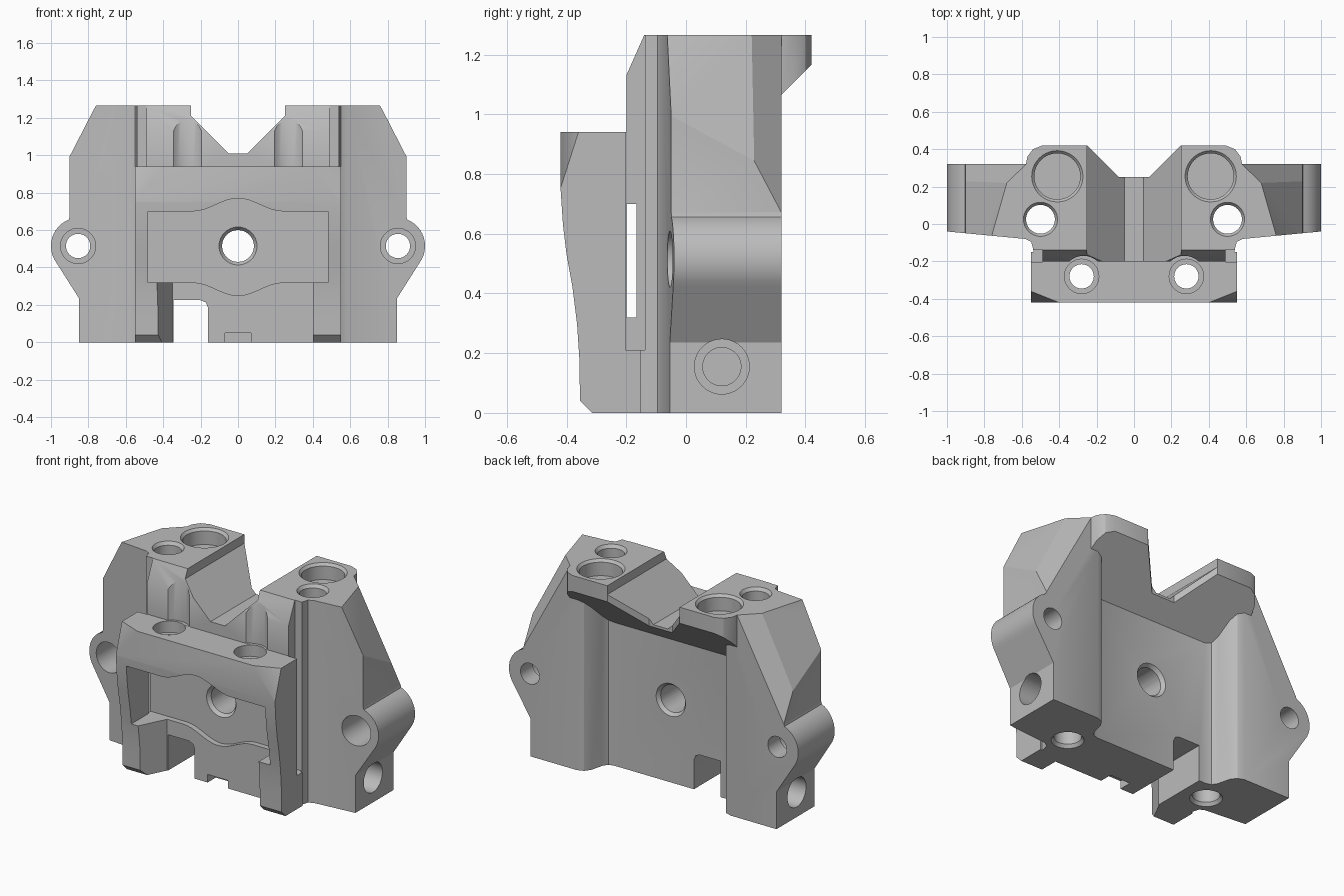
import bpy, bmesh, math
from mathutils import Vector, Matrix

if "Cube" in bpy.data.objects:
    bpy.data.objects.remove(bpy.data.objects["Cube"])

TOP = 1.265
grey = bpy.data.materials.new("machined grey")
grey.use_nodes = True
grey.diffuse_color = (0.5, 0.5, 0.5, 1)
grey.node_tree.nodes["Principled BSDF"].inputs["Base Color"].default_value = grey.diffuse_color


def finish(bm, name):
    bmesh.ops.recalc_face_normals(bm, faces=bm.faces)
    me = bpy.data.meshes.new(name)
    bm.to_mesh(me)
    bm.free()
    me.materials.append(grey)
    ob = bpy.data.objects.new(name, me)
    bpy.context.scene.collection.objects.link(ob)
    return ob


def prism(name, pts, axis, lo, hi):
    """Closed prism of a 2D outline along an axis; pts use the two other axes in order."""
    def place(p, d):
        v = list(p)
        v.insert("xyz".index(axis), d)
        return Vector(v)
    bm = bmesh.new()
    low = [bm.verts.new(place(p, lo)) for p in pts]
    high = [bm.verts.new(place(p, hi)) for p in pts]
    bm.faces.new(low)
    bm.faces.new(high[::-1])
    for i in range(len(pts)):
        bm.faces.new((low[i - 1], high[i - 1], high[i], low[i]))
    return finish(bm, name)


def box(name, x, y, z):
    return prism(name, [(x[0], y[0]), (x[1], y[0]), (x[1], y[1]), (x[0], y[1])], "z", *z)


def rod(name, loc, direction, length, r1, r2=None):
    """Cylinder or cone that starts at loc and runs along direction."""
    d = Vector(direction).normalized()
    bm = bmesh.new()
    bmesh.ops.create_cone(bm, cap_ends=True, segments=40, radius1=r1,
                          radius2=r1 if r2 is None else r2, depth=length)
    turn = Vector((0, 0, 1)).rotation_difference(d).to_matrix().to_4x4()
    bm.transform(Matrix.Translation(Vector(loc) + d * length / 2) @ turn)
    return finish(bm, name)


def beyond(point, normal):
    """Large block filling the space beyond a plane."""
    n = Vector(normal).normalized()
    bm = bmesh.new()
    bmesh.ops.create_cube(bm, size=4)
    turn = n.to_track_quat("Z", "Y").to_matrix().to_4x4()
    bm.transform(Matrix.Translation(Vector(point) + n * 2) @ turn)
    return finish(bm, "plane_cutter")


def measure(me):
    """Volume of a mesh, and whether it is closed."""
    bm = bmesh.new()
    bm.from_mesh(me)
    closed = len(bm.faces) > 0 and all(e.is_manifold for e in bm.edges)
    volume = bm.calc_volume()
    bm.free()
    return volume, closed


def combine(target, tool, op):
    """Boolean that accepts the first solver giving a closed, changed solid."""
    before = measure(target.data)[0]
    mod = target.modifiers.new("bool", "BOOLEAN")
    mod.operation, mod.object = op, tool
    best, best_score = target.data, 0
    for solver in ("MANIFOLD", "EXACT", "FLOAT"):
        mod.solver = solver
        bpy.context.view_layer.update()
        dg = bpy.context.evaluated_depsgraph_get()
        me = bpy.data.meshes.new_from_object(target.evaluated_get(dg))
        volume, closed = measure(me)
        change = volume - before if op == "UNION" else before - volume
        score = (2 if closed else 1) if change > 1e-6 and volume > 1e-4 else 0
        if score > best_score:
            best, best_score = me, score
        if score == 2:
            break
    target.modifiers.clear()
    target.data = best
    bpy.data.objects.remove(tool)


def cut(target, *tools):
    for t in tools:
        combine(target, t, "DIFFERENCE")


def mirrored(half):
    return half + [(-a, b) for a, b in reversed(half)]


# Main body: plan outline with recessed back
body = prism("mount_body", mirrored([
    (0.53, -0.2), (0.54, -0.13), (0.55, -0.095), (0.58, -0.08), (1.02, -0.038), (1.02, 0.32),
    (0.53, 0.32), (0.49, 0.305), (0.465, 0.27), (0.445, 0.19), (0.425, 0.16), (0.39, 0.15)]),
    "z", 0, TOP)

# Overhanging tower heads with a sloped underside
heads = prism("tower_heads", mirrored([
    (0.57, 0.05), (0.578, 0.319), (0.57, 0.36), (0.54, 0.4), (0.49, 0.42), (0.25, 0.42),
    (0.08, 0.25)]), "z", 0.7, TOP)
for v in heads.data.vertices:
    if v.co.z < 1:
        v.co.z = v.co.y + 0.745
combine(body, heads, "UNION")

# Front silhouette with round ears and the V-shaped valley
ear = [(0.855 + 0.145 * math.cos(t), 0.515 + 0.15 * math.sin(t))
       for t in [math.radians(-38 + i * 9) for i in range(13)]]
outline = prism("silhouette", mirrored([(0.85, -0.1), (0.85, 0.235)] + ear + [
    (0.9, 0.672), (0.9, 1.0), (0.76, TOP), (0.76, 1.4), (0.25, 1.4),
    (0.25, 1.21), (0.05, 1.01)]), "y", -1, 1)
combine(body, outline, "INTERSECT")

# Sloped shoulders above the ears, and front top chamfer
for s in (1, -1):
    for point, normal in (((0.76 * s, -0.06, TOP), (0.0742 * s, 0.0212, 0.0392)),
                          ((0.68 * s, 0.22, TOP), (0.0405 * s, 0.0418, 0.022))):
        shoulder = beyond(point, normal)
        cut(shoulder, box("ear_guard", (-9, 9), (-9, 9), (-9, 0.673)),
            box("head_guard", (-9, 9), (0.3205, 9), (-9, 9)))
        cut(body, shoulder)
cut(body, beyond((0, -0.2, 1.13), (0, -0.135, 0.06)))

# Front frame with curved face, two legs and scooped top corners
frame = prism("front_frame", [
    (-0.15, 0), (-0.315, 0), (-0.355, 0.04), (-0.357, 0.18), (-0.365, 0.3), (-0.38, 0.42),
    (-0.4, 0.53), (-0.412, 0.63), (-0.42, 0.75), (-0.42, 0.94), (-0.15, 0.94)],
    "x", -0.55, 0.55)
for s in (1, -1):
    cut(frame, beyond((0.55 * s, -0.36, 0.94), (0.4 * s, -1, 0.32)),
        beyond((0.55 * s, -0.42, 0), (s, -0.08, 0)))
cut(frame, prism("leg_gap", [(-0.55, -0.6), (0.4, -0.6), (0.4, -0.19), (-0.345, -0.19)],
                 "z", -0.1, 0.5))
combine(body, frame, "UNION")


# Wavy window through the frame into the body
def wave(x):
    return 0.035 * (1 + math.cos(math.pi * x / 0.24)) if abs(x) < 0.235 else 0


xs = [-0.48] + [-0.24 + 0.03 * i for i in range(17)] + [0.48]
window = [(x, 0.32 - wave(x)) for x in xs] + [(x, 0.70 + wave(x)) for x in reversed(xs)]
cut(body, prism("window", window, "y", -0.6, -0.165))

# Cross slot, bottom notches and side grooves
notch = [(-0.345, -0.1), (-0.16, -0.1), (-0.16, 0.185), (-0.172, 0.213), (-0.2, 0.225),
         (-0.345, 0.225)]
cut(body, box("cross_slot", (-0.7, 0.7), (-0.2, -0.166), (0.32, 0.70)),
    prism("deep_notch", notch, "y", -0.3, 0.6),
    box("small_notch", (-0.07, 0.07), (-0.3, -0.12), (-0.1, 0.05)))
for s in (1, -1):
    a, b = sorted((0.49 * s, 0.6 * s))
    cut(body, box("groove", (a, b), (-0.203, -0.137), (0.21, 1.4)))

# Centre bore with chamfered rims
cut(body, rod("bore", (0, -0.5, 0.515), (0, 1, 0), 1, 0.085),
    rod("rim", (0, -0.167, 0.515), (0, 1, 0), 0.03, 0.103, 0.08),
    rod("rim", (0, 0.152, 0.515), (0, -1, 0), 0.03, 0.103, 0.08))

# Bolt holes on both sides
for s in (1, -1):
    cut(body,
        rod("ear_hole", (0.855 * s, -0.3, 0.515), (0, 1, 0), 1, 0.065),
        rod("ear_counterbore", (0.855 * s, -0.3, 0.515), (0, 1, 0), 0.5, 0.094),
        rod("pin_hole", (0.5 * s, 0.025, -0.1), (0, 0, 1), 1.6, 0.077),
        rod("pin_rim", (0.5 * s, 0.025, TOP + 0.001), (0, 0, -1), 0.03, 0.092, 0.07),
        rod("pin_rim", (0.5 * s, 0.025, -0.001), (0, 0, 1), 0.03, 0.092, 0.07),
        rod("spring_pocket", (0.41 * s, 0.255, TOP + 0.1), (0, 0, -1), 0.2, 0.123),
        rod("spring_rim", (0.41 * s, 0.255, TOP + 0.001), (0, 0, -1), 0.02, 0.138, 0.12),
        rod("side_hole", (1.0 * s, 0.12, 0.155), (-s, 0, 0), 0.35, 0.092),
        rod("side_hole_end", (0.7 * s, 0.12, 0.155), (-s, 0, 0), 0.1, 0.064),
        rod("frame_hole", (0.28 * s, -0.28, 0.6), (0, 0, 1), 0.5, 0.065),
        rod("frame_counterbore", (0.28 * s, -0.28, 0.87), (0, 0, 1), 0.5, 0.092),
        rod("bolt_clearance", (0.27 * s, -0.28, 0.941), (0, 0, 1), 0.5, 0.11))

# Smooth curved surfaces, crisp edges
bpy.ops.object.select_all(action="DESELECT")
body.select_set(True)
bpy.context.view_layer.objects.active = body
bpy.ops.object.shade_smooth_by_angle(angle=math.radians(28))
